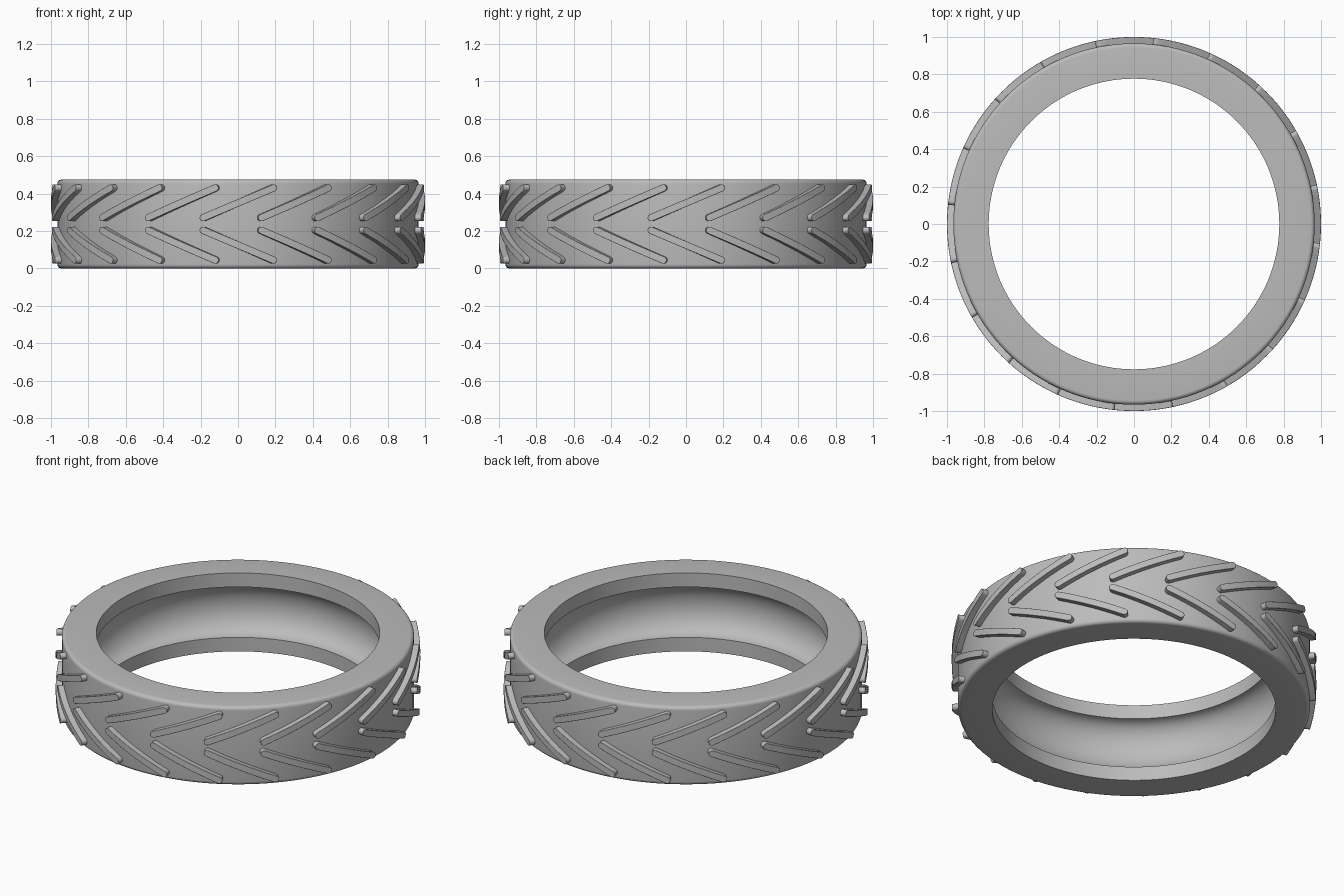
import bpy, bmesh, math
from mathutils import Vector

cube = bpy.data.objects.get("Cube")
if cube:
    bpy.data.objects.remove(cube, do_unlink=True)

HEIGHT = 0.475
MID = HEIGHT / 2
INNER, OUTER, TOP = 0.777, 0.966, 1.0   # bore, casing and tread radii
LIP = 0.085                             # height of each bore lip
BARS = 20

rubber = bpy.data.materials.new("grey rubber")
rubber.use_nodes = True
grey = (0.5, 0.5, 0.5, 1)
rubber.diffuse_color = grey
rubber.node_tree.nodes["Principled BSDF"].inputs["Base Color"].default_value = grey


def finish(bm, name):
    bmesh.ops.recalc_face_normals(bm, faces=bm.faces)
    mesh = bpy.data.meshes.new(name)
    bm.to_mesh(mesh)
    bm.free()
    mesh.materials.append(rubber)
    obj = bpy.data.objects.new(name, mesh)
    bpy.context.collection.objects.link(obj)
    bpy.ops.object.select_all(action="DESELECT")
    obj.select_set(True)
    bpy.context.view_layer.objects.active = obj
    bpy.ops.object.shade_smooth_by_angle(angle=math.radians(35))
    return obj


def arc(cx, cz, rx, rz, start, end, steps):
    angles = [math.radians(start + (end - start) * i / steps) for i in range(steps + 1)]
    return [(cx + rx * math.cos(a), cz + rz * math.sin(a)) for a in angles]


# Casing: rounded shoulders outside, hollow channel between two lips inside
fillet = 0.022
profile = [(INNER, 0)]
profile += arc(OUTER - fillet, fillet, fillet, fillet, -90, 0, 5)
profile += arc(OUTER - fillet, HEIGHT - fillet, fillet, fillet, 0, 90, 5)
profile += [(INNER, HEIGHT)]
profile += arc(INNER, MID, 0.11, MID - LIP, 90, -90, 16)

bm = bmesh.new()
verts = [bm.verts.new((r, 0, z)) for r, z in profile]
edges = [bm.edges.new((v, verts[(i + 1) % len(verts)])) for i, v in enumerate(verts)]
bmesh.ops.spin(bm, geom=verts + edges, axis=(0, 0, 1), cent=(0, 0, 0),
               angle=2 * math.pi, steps=128, use_merge=True)
bmesh.ops.remove_doubles(bm, verts=bm.verts, dist=0.0001)
finish(bm, "tyre_casing")


# Tread: slanted round-ended bars wrapped around the casing
def add_bar(bm, heading, side):
    start = Vector((-0.188, MID + side * 0.034))
    end = Vector((0.192, MID + side * 0.193))
    along = (end - start).normalized()
    across = Vector((-along.y, along.x))
    width = 0.019
    caps = [math.radians(a) for a in (85, 65, 45, 22, 0)]
    stations = [(start - along * width * math.sin(a), width * math.cos(a)) for a in caps]
    stations += [(start.lerp(end, i / 10), width) for i in range(1, 10)]
    stations += [(end + along * width * math.sin(a), width * math.cos(a))
                 for a in reversed(caps)]
    rings = []
    for centre, half in stations:
        ring = []
        for sign, radius in ((-1, OUTER - 0.01), (1, OUTER - 0.01), (1, TOP), (-1, TOP)):
            p = centre + across * half * sign
            a = heading + p.x
            ring.append(bm.verts.new((radius * math.cos(a), radius * math.sin(a), p.y)))
        rings.append(ring)
    for a, b in zip(rings, rings[1:]):
        for i in range(4):
            j = (i + 1) % 4
            bm.faces.new((a[i], a[j], b[j], b[i]))
    bm.faces.new(rings[0])
    bm.faces.new(rings[-1])


for name, side in (("upper_tread_bars", 1), ("lower_tread_bars", -1)):
    bm = bmesh.new()
    for k in range(BARS):
        add_bar(bm, -math.pi / 2 + k * 2 * math.pi / BARS, side)
    tread = finish(bm, name)
    bevel = tread.modifiers.new("soft edges", "BEVEL")
    bevel.width = 0.003
    bevel.segments = 2
    bevel.angle_limit = math.radians(50)
